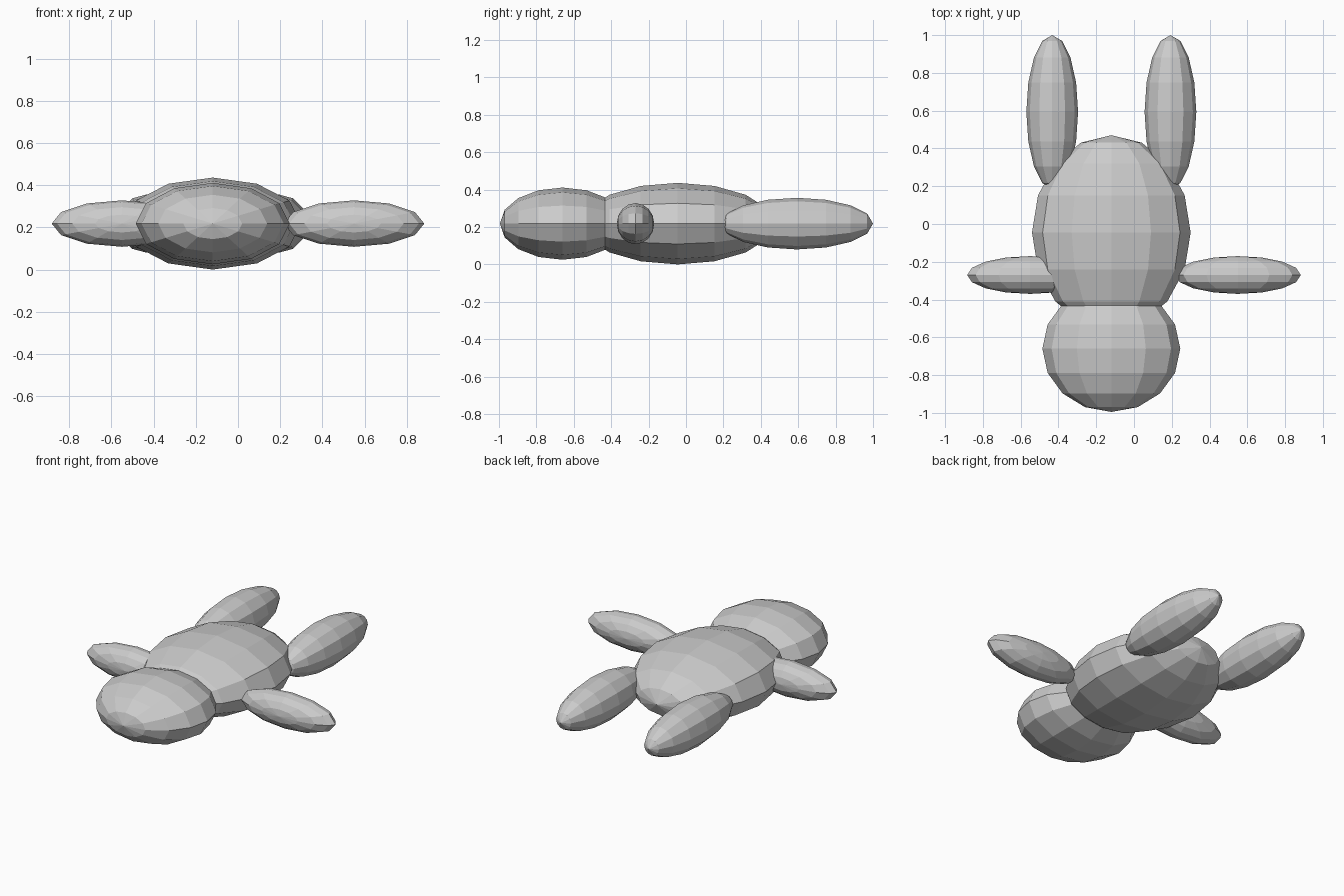
import bpy
from math import pi

if "Cube" in bpy.data.objects:
    bpy.data.objects.remove(bpy.data.objects["Cube"])


def ellipsoid(name, centre, radii):
    # low-poly ball with its poles along y, radii given along x, y, z
    bpy.ops.mesh.primitive_uv_sphere_add(segments=12, ring_count=8, radius=1)
    ob = bpy.context.object
    ob.name = name
    ob.rotation_euler = (pi / 2, 0, 0)
    bpy.ops.object.transform_apply(location=False, rotation=True, scale=False)
    ob.scale = radii
    bpy.ops.object.transform_apply(location=False, rotation=False, scale=True)
    ob.location = centre
    return ob


MID_X, MID_Z = -0.12, 0.218   # body axis

# Torso and head
ellipsoid("torso", (MID_X, -0.045, MID_Z), (0.42, 0.515, 0.218))
ellipsoid("head", (MID_X, -0.66, MID_Z), (0.365, 0.335, 0.193))

# Limbs in pairs
for side, label in ((-1, "left"), (1, "right")):
    ellipsoid(f"{label}_arm", (side * 0.55, -0.27, MID_Z), (0.333, 0.1, 0.11))
    ellipsoid(f"{label}_leg", (MID_X + side * 0.313, 0.593, MID_Z), (0.137, 0.407, 0.138))
